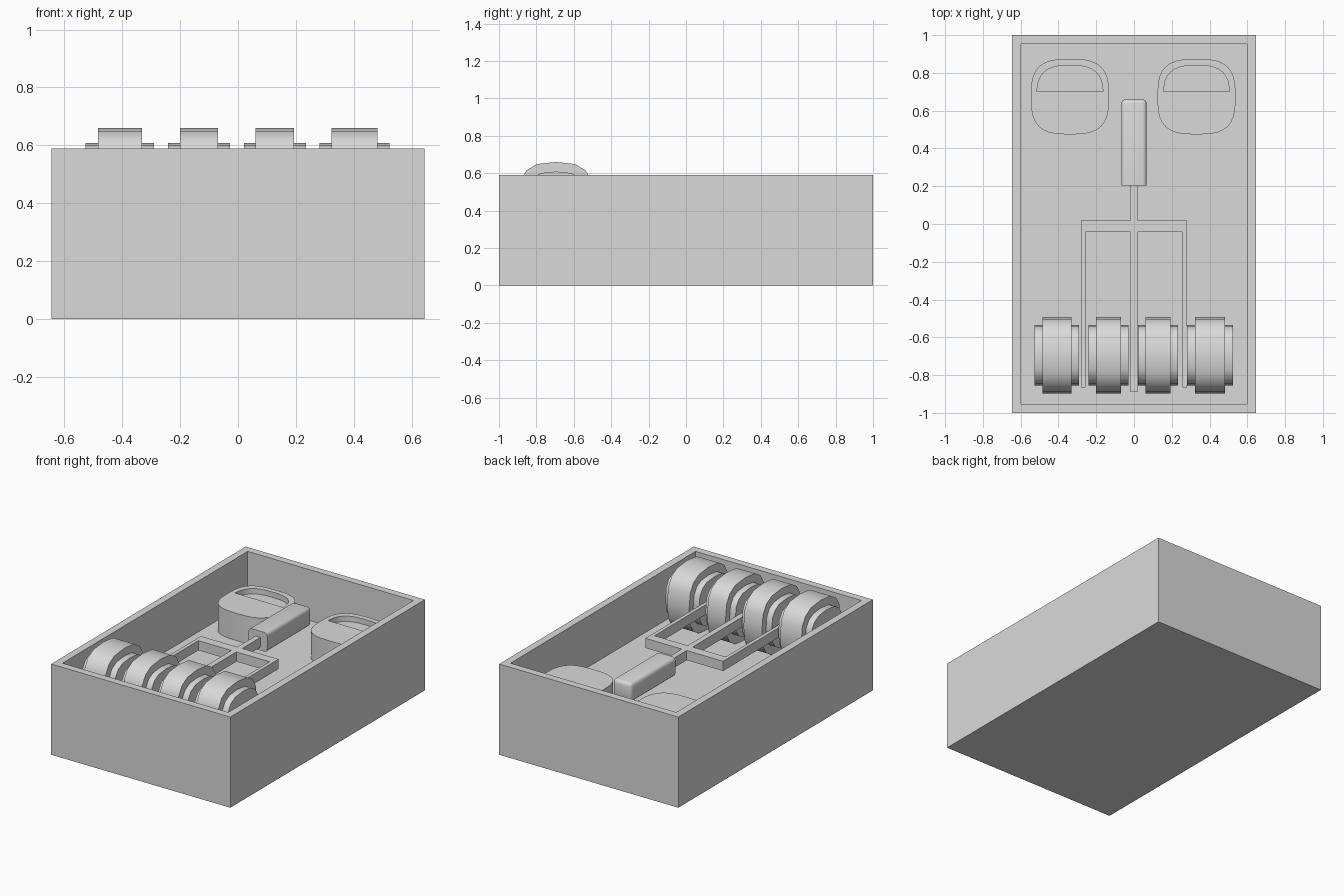
import bpy, bmesh, math
from mathutils import Matrix

old = bpy.data.objects.get("Cube")
if old:
    bpy.data.objects.remove(old, do_unlink=True)

FLOOR, TOP = 0.26, 0.59

grey = bpy.data.materials.new("plain grey")
grey.use_nodes = True
grey.diffuse_color = (0.7, 0.7, 0.7, 1)
grey.node_tree.nodes["Principled BSDF"].inputs["Base Color"].default_value = grey.diffuse_color


def finish(name, bm):
    """Turn a bmesh into an object with the shared material."""
    bmesh.ops.recalc_face_normals(bm, faces=bm.faces[:])
    mesh = bpy.data.meshes.new(name)
    bm.to_mesh(mesh)
    bm.free()
    mesh.materials.append(grey)
    ob = bpy.data.objects.new(name, mesh)
    bpy.context.collection.objects.link(ob)
    return ob


def activate(ob):
    bpy.ops.object.select_all(action='DESELECT')
    ob.select_set(True)
    bpy.context.view_layer.objects.active = ob


def smooth(ob):
    activate(ob)
    bpy.ops.object.shade_smooth_by_angle(angle=math.radians(40))


def add_box(bm, x, y, z):
    """Add a box given its (low, high) range on each axis."""
    spans = (x, y, z)
    centre = [(a + b) / 2 for a, b in spans]
    size = [b - a for a, b in spans]
    matrix = Matrix.Translation(centre) @ Matrix.Diagonal((*size, 1))
    bmesh.ops.create_cube(bm, size=1, matrix=matrix)


def squircle(rx, ry, count=16, power=2.8):
    """Points of a rounded square."""
    pts = []
    for i in range(count):
        t = math.tau * i / count
        c, s = math.cos(t), math.sin(t)
        pts.append((math.copysign(abs(c) ** (2 / power), c) * rx,
                    math.copysign(abs(s) ** (2 / power), s) * ry))
    return pts


def add_prism(bm, pts, place, low, high):
    """Add a closed prism; place(u, v, w) maps profile and depth to space."""
    a = [bm.verts.new(place(u, v, low)) for u, v in pts]
    b = [bm.verts.new(place(u, v, high)) for u, v in pts]
    n = len(pts)
    for i in range(n):
        j = (i + 1) % n
        bm.faces.new((a[i], a[j], b[j], b[i]))
    bm.faces.new(a[::-1])
    bm.faces.new(b)


# Open tray with walls of even thickness
bm = bmesh.new()
add_box(bm, (-0.645, 0.645), (-1, 1), (0, TOP))
top = max(bm.faces, key=lambda f: f.calc_center_median().z)
bmesh.ops.inset_region(bm, faces=[top], thickness=0.048, use_even_offset=True)
inner = bmesh.ops.extrude_discrete_faces(bm, faces=[top])["faces"][0]
bmesh.ops.translate(bm, verts=inner.verts[:], vec=(0, 0, FLOOR - TOP))
finish("tray", bm)

# Four rounded wheels, each a wide rim on a smaller, longer hub
wheel_y, wheel_z = -0.695, 0.458
wheels = [("right_outer", -0.408, 0.076, 0.118), ("right_inner", -0.135, 0.066, 0.107),
          ("left_inner", 0.127, 0.066, 0.107), ("left_outer", 0.402, 0.079, 0.121)]
for name, x, rim, hub in wheels:
    bm = bmesh.new()
    place = lambda u, v, w: (x + w, wheel_y + u, wheel_z + v)
    add_prism(bm, squircle(0.202, 0.202), place, -rim, rim)
    add_prism(bm, squircle(0.16, 0.151), place, -hub, hub)
    smooth(finish(f"{name}_wheel", bm))

# Three-pronged fork
bm = bmesh.new()
bar = (0.417, 0.48)
add_box(bm, (-0.28, 0.28), (-0.042, 0.018), bar)
add_box(bm, (-0.018, 0.018), (-0.89, 0.22), bar)
for sign in (1, -1):
    add_box(bm, sorted((sign * 0.256, sign * 0.28)), (-0.865, -0.03), bar)
finish("fork", bm)

# Handle with rounded long edges and a softened rear end
bm = bmesh.new()
add_box(bm, (-0.067, 0.067), (0.205, 0.66), (0.395, 0.52))
edges = [e for e in bm.edges if max(v.co.y for v in e.verts) > 0.6]
bmesh.ops.bevel(bm, geom=edges, offset=0.022, segments=3, profile=0.5, affect='EDGES')
smooth(finish("handle", bm))

# Two rounded buttons with a half-round recess in the top
button_y, button_top = 0.674, 0.437
for side, x in (("left", 0.331), ("right", -0.339)):
    place = lambda u, v, w: (x + u, button_y + v, w)
    bm = bmesh.new()
    add_prism(bm, squircle(0.207, 0.2, count=32, power=3), place, FLOOR - 0.005, button_top)
    button = finish(f"{side}_button", bm)
    bm = bmesh.new()
    half = [p for p in squircle(0.176, 0.166, count=32) if p[1] > 0.06]
    add_prism(bm, [(0.176, 0.028)] + half + [(-0.176, 0.028)], place,
              button_top - 0.035, button_top + 0.1)
    cutter = finish("recess_cutter", bm)
    cutter.hide_render = True
    cut = button.modifiers.new("recess", 'BOOLEAN')
    cut.operation, cut.object, cut.solver = 'DIFFERENCE', cutter, 'EXACT'
    activate(button)
    bpy.ops.object.modifier_apply(modifier=cut.name)
    bpy.data.objects.remove(cutter, do_unlink=True)
    smooth(button)
